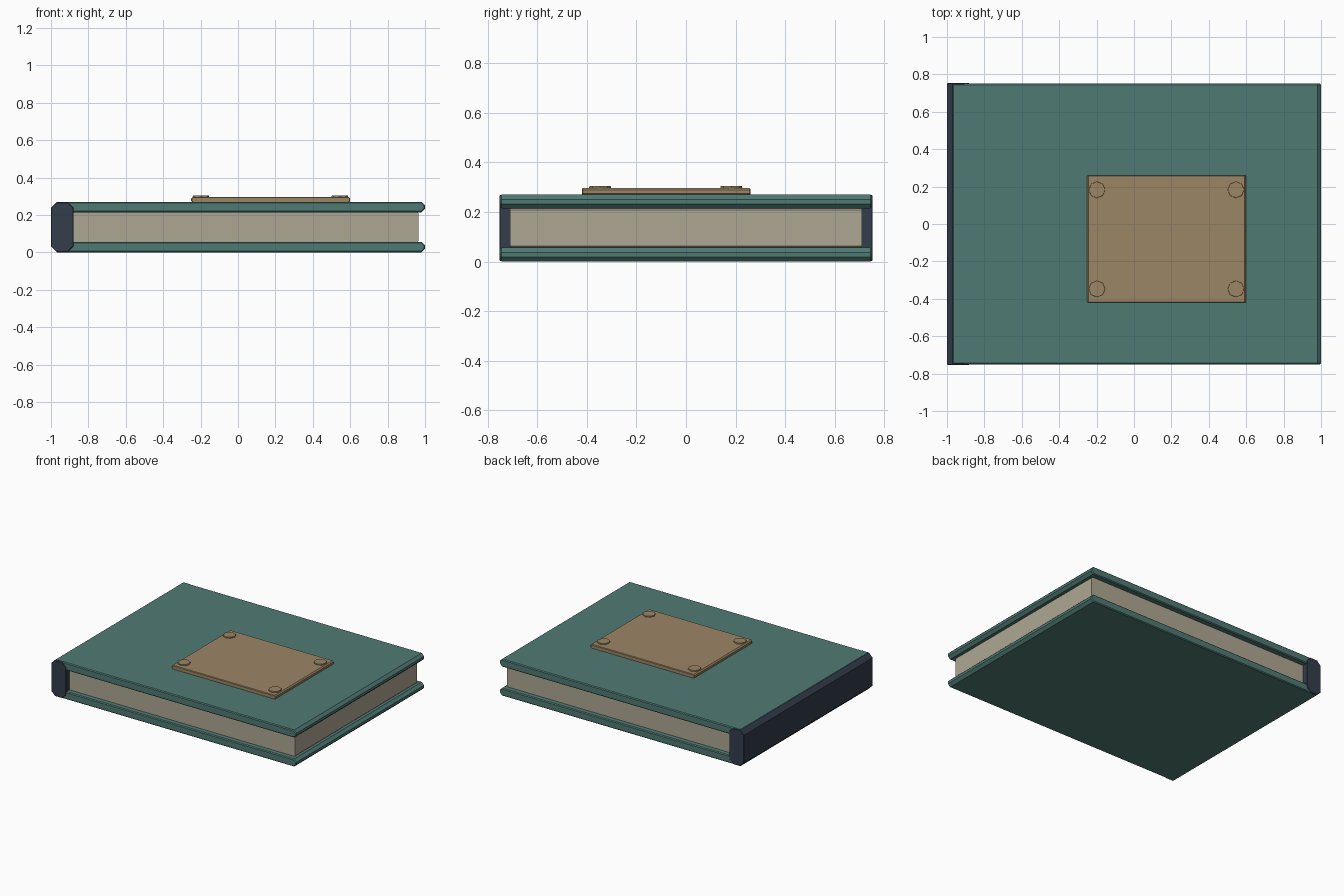
import bpy, bmesh

if "Cube" in bpy.data.objects:
    bpy.data.objects.remove(bpy.data.objects["Cube"])


def material(name, rgb):
    m = bpy.data.materials.new(name)
    m.use_nodes = True
    colour = (*rgb, 1)
    m.diffuse_color = colour
    m.node_tree.nodes["Principled BSDF"].inputs["Base Color"].default_value = colour
    return m


teal = material("teal cloth", (0.08, 0.195, 0.175))
navy = material("dark navy", (0.033, 0.047, 0.07))
paper = material("aged paper", (0.43, 0.39, 0.295))
brass = material("dull brass", (0.33, 0.24, 0.13))


def finish(bm, name, mat):
    bmesh.ops.recalc_face_normals(bm, faces=bm.faces)
    mesh = bpy.data.meshes.new(name)
    bm.to_mesh(mesh)
    bm.free()
    mesh.materials.append(mat)
    ob = bpy.data.objects.new(name, mesh)
    bpy.context.collection.objects.link(ob)
    return ob


def slab(name, mat, lo, hi, side_bevel, end_bevel=0):
    """Box with chamfers along its y edges and a finer one round its y ends."""
    bm = bmesh.new()
    bmesh.ops.create_cube(bm, size=1)
    for v in bm.verts:
        v.co = [a + (c + 0.5) * (b - a) for a, b, c in zip(lo, hi, v.co)]
    along_y = [e for e in bm.edges if abs(e.verts[0].co.y - e.verts[1].co.y) > 0.1]
    bmesh.ops.bevel(bm, geom=along_y, offset=side_bevel, segments=1,
                    profile=0.5, affect='EDGES')
    if end_bevel:
        ends = [e for e in bm.edges
                if abs(e.verts[0].co.y - e.verts[1].co.y) < 1e-4]
        bmesh.ops.bevel(bm, geom=ends, offset=end_bevel, segments=1,
                        profile=0.5, affect='EDGES')
    return finish(bm, name, mat)


# Covers, spine and page block
for name, z in (("back_cover", 0.0), ("front_cover", 0.214)):
    slab(name, teal, (-0.985, -0.75, z), (1, 0.75, z + 0.056), 0.019, 0.006)
slab("spine", navy, (-1, -0.753, 0.002), (-0.88, 0.753, 0.268), 0.03, 0.003)
slab("page_block", paper, (-0.9, -0.71, 0.05), (0.965, 0.71, 0.22), 0.012)

# Cover plate with a stud near each corner
slab("cover_plate", brass, (-0.25, -0.42, 0.266), (0.6, 0.26, 0.297), 0.008, 0.004)
for side, x in (("right", -0.198), ("left", 0.545)):
    for end, y in (("front", -0.347), ("back", 0.183)):
        bm = bmesh.new()
        bmesh.ops.create_cone(bm, cap_ends=True, segments=8, radius1=0.046,
                              radius2=0.043, depth=0.02)
        bmesh.ops.translate(bm, verts=bm.verts, vec=(x, y, 0.295))
        finish(bm, f"{end}_{side}_stud", brass)
